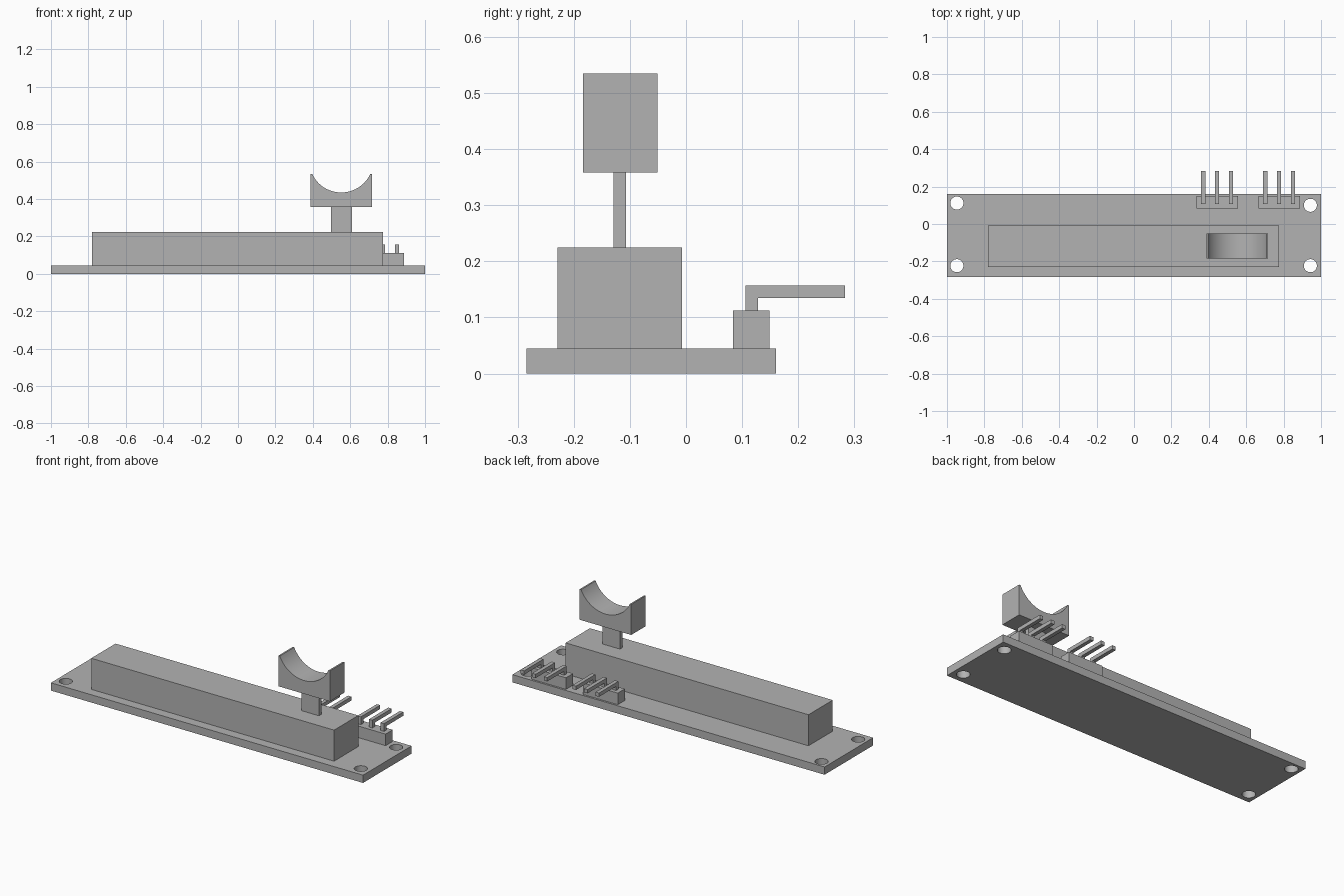
import bpy
import bmesh
import math

default = bpy.data.objects.get("Cube")
if default:
    bpy.data.objects.remove(default, do_unlink=True)

grey = bpy.data.materials.new("plain grey")
grey.use_nodes = True
colour = (0.45, 0.45, 0.45, 1)
grey.diffuse_color = colour
grey.node_tree.nodes["Principled BSDF"].inputs["Base Color"].default_value = colour


def finish(name, bm):
    bmesh.ops.recalc_face_normals(bm, faces=bm.faces)
    mesh = bpy.data.meshes.new(name)
    bm.to_mesh(mesh)
    bm.free()
    mesh.materials.append(grey)
    obj = bpy.data.objects.new(name, mesh)
    bpy.context.collection.objects.link(obj)
    return obj


def extrude(name, points, offset):
    """Solid made by pushing a flat outline along an offset."""
    bm = bmesh.new()
    face = bm.faces.new([bm.verts.new(p) for p in points])
    side = bmesh.ops.extrude_face_region(bm, geom=[face], use_keep_orig=True)
    moved = [v for v in side["geom"] if isinstance(v, bmesh.types.BMVert)]
    bmesh.ops.translate(bm, verts=moved, vec=offset)
    return finish(name, bm)


def box(name, x, y, z):
    outline = [(x[0], y[0], z[0]), (x[1], y[0], z[0]), (x[1], y[1], z[0]), (x[0], y[1], z[0])]
    return extrude(name, outline, (0, 0, z[1] - z[0]))


def smooth(obj):
    bpy.ops.object.select_all(action="DESELECT")
    obj.select_set(True)
    bpy.context.view_layer.objects.active = obj
    bpy.ops.object.shade_smooth_by_angle(angle=math.radians(30))


# Circuit board with four mounting holes
board_top = 0.045
board = box("circuit_board", (-1, 1), (-0.284, 0.16), (0, board_top))
for i, (x, y) in enumerate([(-0.947, 0.112), (0.943, 0.1), (-0.947, -0.223), (0.943, -0.223)]):
    ring = [(x + 0.035 * math.cos(a), y + 0.035 * math.sin(a), -0.05)
            for a in (math.tau * k / 48 for k in range(48))]
    cutter = extrude(f"hole_cutter_{i + 1}", ring, (0, 0, 0.15))
    cut = board.modifiers.new("mounting hole", "BOOLEAN")
    cut.operation = "DIFFERENCE"
    cut.solver = "EXACT"
    cut.object = cutter
    bpy.context.view_layer.objects.active = board
    bpy.ops.object.modifier_apply(modifier=cut.name)
    bpy.data.objects.remove(cutter, do_unlink=True)
smooth(board)

# Slider housing and the lever standing on it
box("slider_housing", (-0.78, 0.776), (-0.229, -0.007), (board_top, 0.225))
box("slider_lever", (0.498, 0.609), (-0.129, -0.107), (0.225, 0.358))

# Knob with a round finger dip
left, right, low, high = 0.387, 0.717, 0.358, 0.535
middle, half, depth = (left + right) / 2, 0.156, 0.1
radius = (half ** 2 + depth ** 2) / (2 * depth)
sweep = math.asin(half / radius)
angles = [sweep * (1 - k / 20) for k in range(41)]
dip = [(middle + radius * math.sin(a), -0.184, high - depth + radius * (1 - math.cos(a)))
       for a in angles]
corners = [(left, -0.184, high), (left, -0.184, low), (right, -0.184, low), (right, -0.184, high)]
smooth(extrude("slider_knob", corners + dip, (0, 0.133, 0)))

# Two pin headers, each with three bent pins
for side, start in (("inner", 0.333), ("outer", 0.665)):
    box(f"{side}_header", (start, start + 0.222), (0.084, 0.149), (board_top, 0.112))
    for n in range(3):
        x = start + 0.026 + 0.074 * n
        bend = [(0.106, 0.112), (0.128, 0.112), (0.128, 0.135),
                (0.283, 0.135), (0.283, 0.157), (0.106, 0.157)]
        extrude(f"{side}_pin_{n + 1}", [(x, y, z) for y, z in bend], (0.022, 0, 0))
